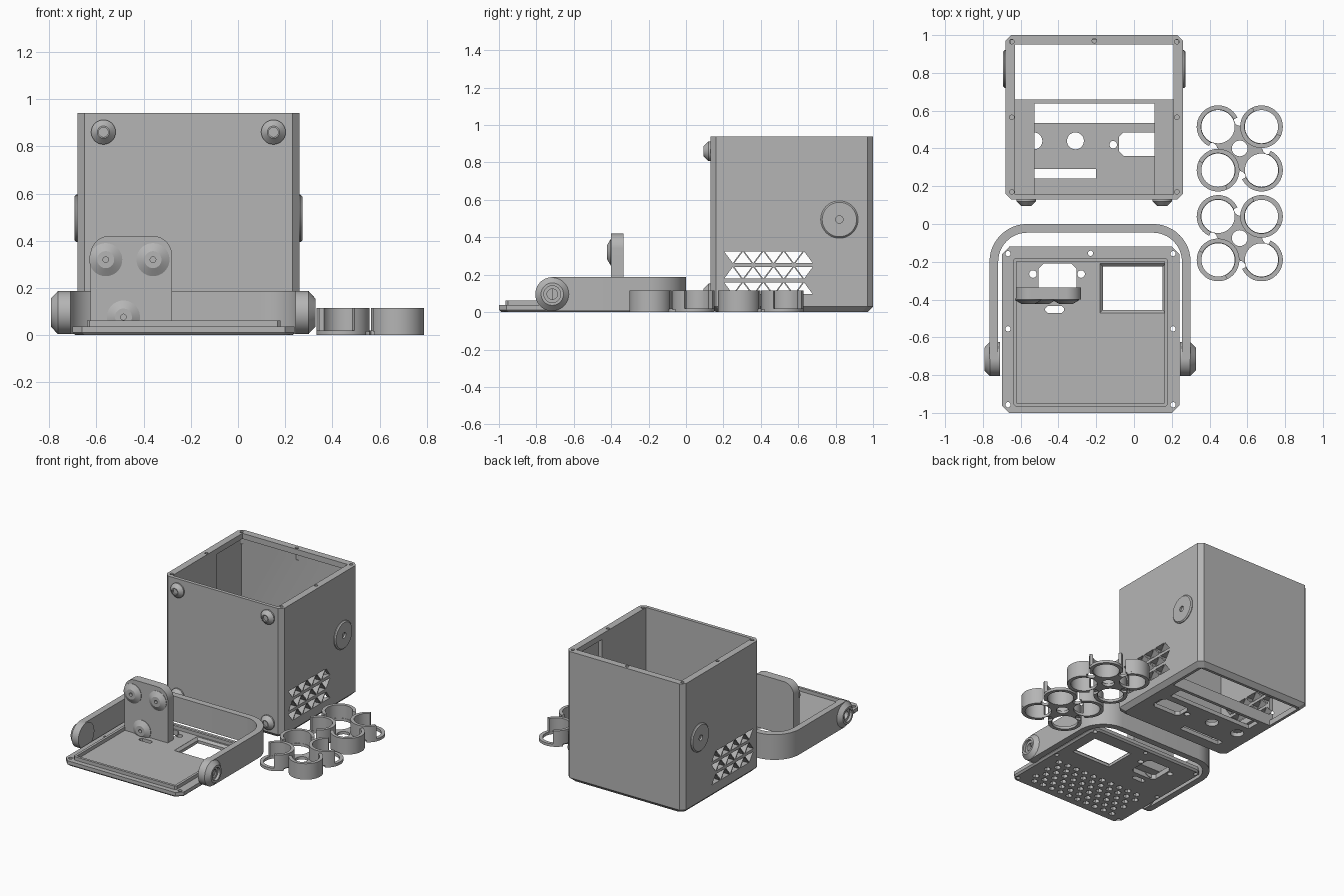
import bpy, bmesh, math
from mathutils import Vector, Matrix

cube = bpy.data.objects.get("Cube")
if cube:
    bpy.data.objects.remove(cube)

grey = bpy.data.materials.new("plain grey")
grey.use_nodes = True
COLOUR = (0.46, 0.46, 0.46, 1)
grey.diffuse_color = COLOUR
grey.node_tree.nodes["Principled BSDF"].inputs["Base Color"].default_value = COLOUR
parts = []


def finish(name, bm):
    bmesh.ops.recalc_face_normals(bm, faces=bm.faces)
    mesh = bpy.data.meshes.new(name)
    bm.to_mesh(mesh)
    bm.free()
    mesh.materials.append(grey)
    ob = bpy.data.objects.new(name, mesh)
    bpy.context.collection.objects.link(ob)
    parts.append(ob)
    return ob


def loft(bm, loops):
    """Skin equal-length closed loops and cap both ends."""
    rings = [[bm.verts.new(p) for p in loop] for loop in loops]
    n = len(rings[0])
    for a, b in zip(rings, rings[1:]):
        for i in range(n):
            j = (i + 1) % n
            bm.faces.new((a[i], a[j], b[j], b[i]))
    bm.faces.new(rings[0][::-1])
    bm.faces.new(rings[-1])


def outline(x0, x1, y0, y1, c):
    if not c:
        return [(x0, y0), (x1, y0), (x1, y1), (x0, y1)]
    return [(x0 + c, y0), (x1 - c, y0), (x1, y0 + c), (x1, y1 - c),
            (x1 - c, y1), (x0 + c, y1), (x0, y1 - c), (x0, y0 + c)]


def add_block(bm, x0, x1, y0, y1, z0, z1, corner=0, foot=0):
    """Box with chamfered upright corners and a chamfered foot."""
    levels = [(foot, z0), (0, z0 + foot), (0, z1)] if foot else [(0, z0), (0, z1)]
    loft(bm, [[(x, y, z) for x, y in outline(x0 + f, x1 - f, y0 + f, y1 - f, corner)]
              for f, z in levels])


def add_prism(bm, pts, z0, z1):
    loft(bm, [[(x, y, z) for x, y in pts] for z in (z0, z1)])


def add_turned(bm, profile, centre, axis=(0, 0, 1), n=40):
    m = Matrix.Translation(centre) @ Vector(axis).to_track_quat('Z', 'Y').to_matrix().to_4x4()
    loft(bm, [[m @ Vector((r * math.cos(2 * math.pi * i / n), r * math.sin(2 * math.pi * i / n), h))
               for i in range(n)] for r, h in profile])


def make(name, adder, *args, **kw):
    bm = bmesh.new()
    adder(bm, *args, **kw)
    return finish(name, bm)


def arc(cx, cy, r, a0, a1, n=12):
    return [(cx + r * math.cos(math.radians(a0 + (a1 - a0) * i / n)),
             cy + r * math.sin(math.radians(a0 + (a1 - a0) * i / n))) for i in range(n + 1)]


def boolean(ob, adders, op='DIFFERENCE'):
    """Cut or join a set of shapes, then bake the result."""
    bm = bmesh.new()
    for adder, *args in adders:
        adder(bm, *args)
    tool = finish("cutter", bm)
    parts.remove(tool)
    tool.hide_render = True
    mod = ob.modifiers.new("cut", 'BOOLEAN')
    mod.operation, mod.object, mod.solver = op, tool, 'EXACT'
    bpy.context.view_layer.update()
    done = bpy.data.meshes.new_from_object(ob.evaluated_get(bpy.context.evaluated_depsgraph_get()))
    ob.modifiers.clear()
    ob.data = done
    bpy.data.objects.remove(tool)


def hole(x, y, r, z0=-0.1, z1=0.5, n=20):
    return (add_turned, [(r, z0), (r, z1)], (x, y, 0), (0, 0, 1), n)


# Case: shell, rear recess under the rim, open floor at the back
MID = -0.21
case = make("case_shell", add_block, -0.68, 0.26, 0.13, 1.0, 0, 0.94, 0.03, 0.03)
boolean(case, [(add_block, -0.63, 0.21, 0.155, 0.95, 0.03, 1.1)])
boolean(case, [(add_block, -0.655, 0.235, 0.66, 0.975, 0.04, 0.9)])
boolean(case, [(add_block, -0.63, 0.21, 0.66, 0.95, -0.1, 0.2)])
boolean(case, [(add_block, -0.55, 0.13, 0.535, 0.637, -0.1, 0.1),
               (add_block, -0.53, -0.2, 0.24, 0.29, -0.1, 0.1),
               (add_block, -0.08, 0.15, 0.36, 0.485, -0.1, 0.1, 0.025),
               hole(-0.53, 0.44, 0.045, -0.1, 0.1), hole(-0.31, 0.44, 0.045, -0.1, 0.1),
               hole(-0.11, 0.42, 0.02, -0.1, 0.1)])
boolean(case, [hole(MID + s * 0.437, y, 0.012, 0.85, 1.1) for s in (-1, 1) for y in (0.17, 0.565, 0.965)]
        + [hole(MID, 0.97, 0.012, 0.85, 1.1)])


# Triangular vent lattice through both sides
def add_vent(bm, y, z, up):
    tri = [(-0.046, -0.031 * up), (0.046, -0.031 * up), (0, 0.031 * up)]
    loft(bm, [[(x, y + a, z + b) for a, b in tri] for x in (-0.8, 0.4)])


boolean(case, [(add_vent, 0.25 + 0.0545 * i, 0.127 + 0.083 * j, 1 if (i + j) % 2 else -1)
               for i in range(8) for j in range(3)])

# Case interior: divider and side shelves
make("case_divider", add_block, -0.63, 0.21, 0.638, 0.66, 0, 0.085)
for side in (-1, 1):
    label = "left" if side > 0 else "right"
    inner, outer = sorted((MID + side * 0.318, MID + side * 0.42))
    make(label + "_shelf", add_block, inner, outer, 0.155, 0.638, 0.03, 0.08)
    # Pivot disc for the handle
    make(label + "_pivot_disc", add_turned,
         [(0.1, -0.01), (0.1, 0.005), (0.092, 0.013), (0.02, 0.013), (0.02, -0.005)],
         (MID + side * 0.47, 0.82, 0.495), (side, 0, 0))
    # Conical feet on the front of the case
    for z, level in ((0.1, "lower"), (0.86, "upper")):
        make(f"{label}_{level}_foot", add_turned,
             [(0.052, -0.005), (0.052, 0.01), (0.026, 0.036), (0.02, 0.036), (0.02, 0.025)],
             (MID + side * 0.36, 0.13, z), (0, -1, 0), n=28)

# Front panel: chamfered plate with raised lip
panel = make("panel_plate", add_block, -0.70, 0.24, -1.0, -0.12, 0, 0.037, 0.04, 0.012)
PX = -0.23
boolean(panel, [hole(PX + s * 0.437, y, 0.014) for s in (-1, 1) for y in (-0.157, -0.555, -0.957)]
        + [hole(PX, -0.155, 0.014), hole(-0.535, -0.265, 0.02), hole(-0.28, -0.265, 0.02),
           (add_block, -0.505, -0.305, -0.4, -0.21, -0.1, 0.1, 0.025),
           (add_block, -0.47, -0.37, -0.47, -0.435, -0.1, 0.1, 0.012),
           (add_block, -0.163, 0.152, -0.455, -0.225, -0.1, 0.1)])
boolean(panel, [(add_block, -0.18, 0.167, -0.47, -0.21, 0.02, 0.1, 0, 0.016)])

# Grid of pits on the panel underside
boolean(panel, [hole(-0.58 + 0.075 * i + 0.0375 * (j % 2), -0.92 + 0.06 * j, 0.023, -0.05, 0.025, 6)
                for i in range(10) for j in range(6)])
lip = make("panel_lip", add_block, -0.64, 0.18, -0.965, -0.18, 0.03, 0.062, 0.012)
boolean(lip, [(add_block, -0.622, 0.162, -0.947, -0.198, 0, 0.1)])

# Upright bracket with rounded top and three cone bosses
bm = bmesh.new()
profile = [(-0.625, 0.035), (-0.28, 0.035)] + arc(-0.36, 0.34, 0.08, 0, 90) + arc(-0.545, 0.34, 0.08, 90, 180)
loft(bm, [[(x, y, z) for x, z in profile] for y in (-0.4, -0.335)])
finish("bracket", bm)
for i, (x, z) in enumerate(((-0.56, 0.32), (-0.36, 0.32), (-0.485, 0.077))):
    make(f"bracket_boss_{i + 1}", add_turned,
         [(0.07, -0.005), (0.07, 0.003), (0.036, 0.023), (0.012, 0.023), (0.012, 0.0)],
         (x, -0.4, z), (0, -1, 0))

# Carrying handle: bent flat bar with hubs at both ends
R, T = 0.2, 0.046
x0, x1, end = -0.765, 0.3, -0.715
bar = ([(x1, end)] + arc(x1 - R, -R, R, 0, 90) + arc(x0 + R, -R, R, 90, 180) + [(x0, end), (x0 + T, end)]
       + arc(x0 + R, -R, R - T, 180, 90) + arc(x1 - R, -R, R - T, 90, 0) + [(x1 - T, end)])
make("handle_bar", add_prism, bar, 0.005, 0.187)
for side in (-1, 1):
    make(("left" if side > 0 else "right") + "_handle_hub", add_turned,
         [(0.091, -0.053), (0.091, 0), (0.06, 0.03), (0.045, 0.03), (0.045, 0.012),
          (0.028, 0.012), (0.028, -0.03)],
         ((x0 + x1) / 2 + side * 0.53, end, 0.096), (side, 0, 0))

# Cell holders: four joined rings on a thin base, with partial upright walls
for k, cy in enumerate((0.4, -0.075)):
    cx, d = 0.56, 0.115
    spots = [(sx, sy) for sx in (-1, 1) for sy in (-1, 1)]
    base = make(f"cell_holder_base_{k + 1}", add_block, cx - d, cx + d, cy - d, cy + d, 0, 0.02)
    for sx, sy in spots:
        boolean(base, [hole(cx + sx * d, cy + sy * d, 0.113, 0, 0.02, 48)], 'UNION')
    boolean(base, [hole(cx + sx * d, cy + sy * d, 0.088, -0.1, 0.1, 40) for sx, sy in spots]
            + [hole(cx, cy, 0.042, -0.1, 0.1)])
    # Trim the edges between neighbouring rings
    boolean(base, [(add_turned, [(0.03, -0.1), (0.03, 0.1)], (cx + a * 0.15, cy + b * 0.15, 0), (0, 0, 1), 24)
                   for a, b in ((1, 0), (-1, 0), (0, 1), (0, -1))])
    for i, (sx, sy) in enumerate(spots):
        mid = math.degrees(math.atan2(sy, sx)) + (0 if sx != sy else 180)
        px, py = cx + sx * d, cy + sy * d
        band = arc(px, py, 0.113, mid - 110, mid + 110, 32) + arc(px, py, 0.09, mid + 110, mid - 110, 32)
        make(f"cell_wall_{k + 1}_{i + 1}", add_prism, band, 0.015, 0.115)

# Soft shading with crisp edges
bpy.ops.object.select_all(action='DESELECT')
for ob in parts:
    ob.select_set(True)
bpy.context.view_layer.objects.active = parts[0]
bpy.ops.object.shade_smooth_by_angle(angle=math.radians(28))
